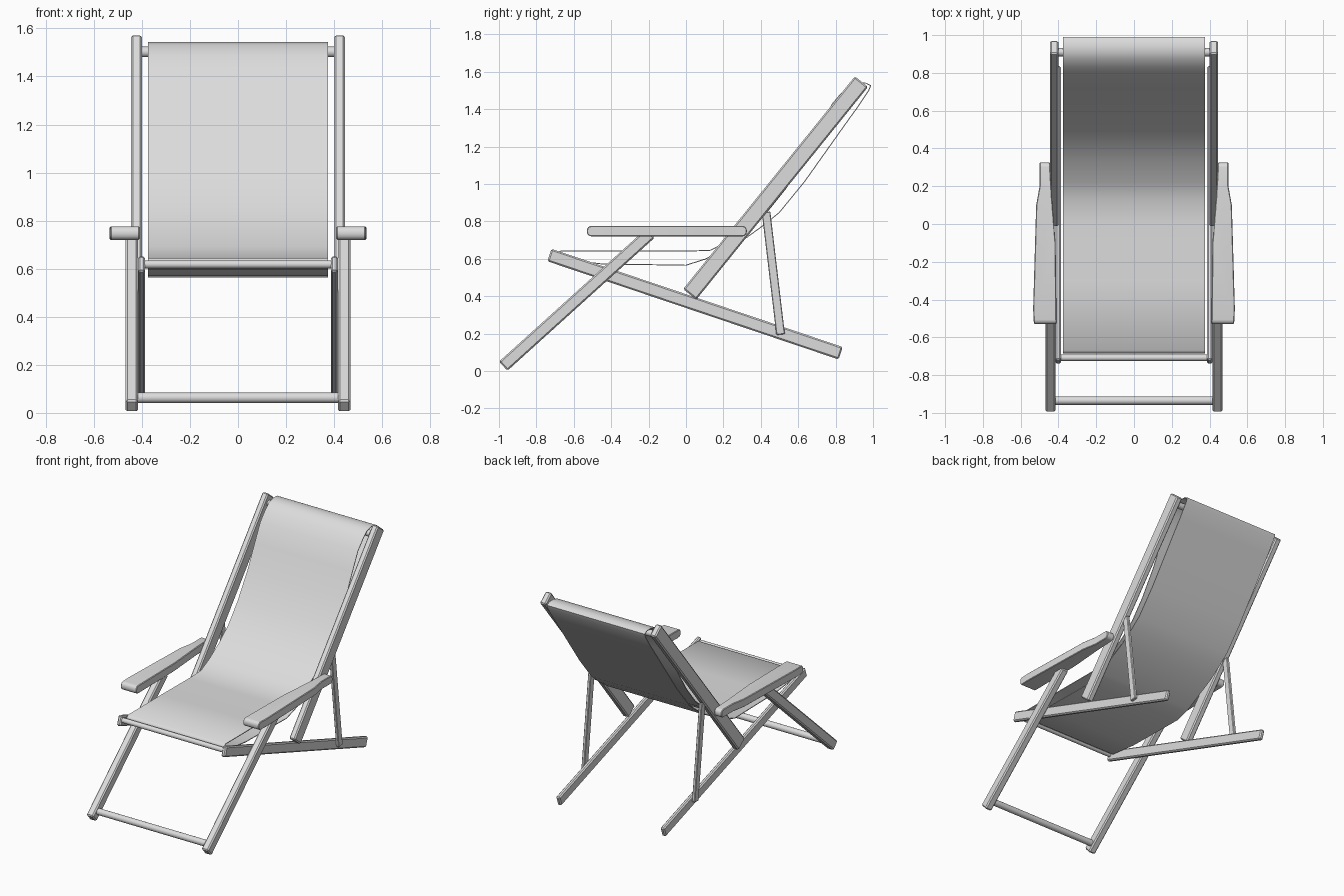
import bpy, bmesh
from mathutils import Vector, Matrix

old = bpy.data.objects.get("Cube")
if old:
    bpy.data.objects.remove(old, do_unlink=True)

grey = bpy.data.materials.new("light_grey")
grey.use_nodes = True
colour = (0.72, 0.72, 0.72, 1)
grey.diffuse_color = colour
for node in grey.node_tree.nodes:
    if node.type == 'BSDF_PRINCIPLED':
        node.inputs["Base Color"].default_value = colour


def finish(name, bm, bevel=0.0, mirror=False, smooth=None):
    bmesh.ops.recalc_face_normals(bm, faces=bm.faces[:])
    mesh = bpy.data.meshes.new(name)
    bm.to_mesh(mesh)
    bm.free()
    mesh.materials.append(grey)
    obj = bpy.data.objects.new(name, mesh)
    bpy.context.collection.objects.link(obj)
    if bevel:
        mod = obj.modifiers.new("edges", 'BEVEL')
        mod.width, mod.segments = bevel, 1
        mod.limit_method, mod.angle_limit = 'ANGLE', 0.7
    if mirror:
        obj.modifiers.new("other_side", 'MIRROR').use_mirror_merge = False
    if smooth:
        bpy.ops.object.select_all(action='DESELECT')
        obj.select_set(True)
        bpy.context.view_layer.objects.active = obj
        bpy.ops.object.shade_smooth_by_angle(angle=smooth)
    return obj


def prism(points, offset):
    """Extrude a flat outline along an offset into a closed solid."""
    bm = bmesh.new()
    face = bm.faces.new([bm.verts.new(p) for p in points])
    ext = bmesh.ops.extrude_face_region(bm, geom=[face])
    new = [v for v in ext["geom"] if isinstance(v, bmesh.types.BMVert)]
    bmesh.ops.translate(bm, verts=new, vec=offset)
    return bm


def bar(name, start, end, width, x0, x1, bevel=0.008):
    """Mirrored timber running between two (y, z) points."""
    a, b = Vector((x0, *start)), Vector((x0, *end))
    d = (b - a).normalized()
    side = Vector((0, -d.z, d.y)) * width / 2
    bm = prism([a - side, b - side, b + side, a + side], (x1 - x0, 0, 0))
    finish(name, bm, bevel, mirror=True)


def rod(name, y, z, radius, half):
    bm = bmesh.new()
    place = Matrix.Translation((0, y, z)) @ Matrix.Rotation(1.5708, 4, 'Y')
    bmesh.ops.create_cone(bm, cap_ends=True, segments=20, radius1=radius,
                          radius2=radius, depth=half * 2, matrix=place)
    finish(name, bm, smooth=0.6)


# Timber frame
bar("back_rail", (0.02, 0.41), (0.938, 1.547), 0.09, 0.40, 0.445)
bar("seat_rail", (-0.73, 0.62), (0.827, 0.095), 0.07, 0.386, 0.416)
bar("front_leg", (-0.977, 0.026), (-0.19, 0.737), 0.066, 0.416, 0.468)
bar("back_prop", (0.428, 0.85), (0.506, 0.195), 0.046, 0.414, 0.436, 0.004)

# Cross rods
rod("foot_rod", -0.935, 0.063, 0.022, 0.43)
rod("seat_rod", -0.708, 0.618, 0.017, 0.40)
rod("head_rod", 0.91, 1.502, 0.022, 0.41)

# Armrests: tapered plan with rounded ends
plan = [(0.41, -0.53), (0.53, -0.53), (0.534, -0.45), (0.518, 0.1),
        (0.50, 0.2), (0.50, 0.325), (0.445, 0.325), (0.435, 0.15), (0.415, -0.1)]
arm = prism([(x, y, 0.72) for x, y in plan], (0, 0, 0.056))
ends = [e for e in arm.edges
        if abs(e.verts[0].co.y - e.verts[1].co.y) < 0.001
        and abs(e.verts[0].co.z - e.verts[1].co.z) < 0.001]
bmesh.ops.bevel(arm, geom=ends, offset=0.024, segments=4, profile=0.5,
                affect='EDGES')
finish("armrest", arm, 0.004, mirror=True, smooth=0.5)

# Fabric sling: a closed loop with an upper and a lower layer
front_layer = [(-0.686, 0.63), (-0.67, 0.645), (-0.3, 0.645), (0.0, 0.643),
               (0.13, 0.648), (0.22, 0.692), (0.33, 0.765), (0.43, 0.85),
               (0.53, 0.975), (0.64, 1.15), (0.72, 1.31), (0.78, 1.43),
               (0.83, 1.487), (0.875, 1.53), (0.92, 1.543)]
back_layer = [(0.965, 1.541), (0.99, 1.527), (0.98, 1.50), (0.92, 1.41),
              (0.855, 1.32), (0.77, 1.2), (0.635, 1.01), (0.5, 0.845),
              (0.42, 0.78), (0.33, 0.715), (0.107, 0.597), (0.0, 0.563),
              (-0.45, 0.57), (-0.66, 0.595), (-0.686, 0.61)]
loop = front_layer + back_layer
sling = bmesh.new()
rows = [[sling.verts.new((x, y, z)) for y, z in loop] for x in (-0.375, 0.375)]
for i in range(len(loop)):
    j = (i + 1) % len(loop)
    sling.faces.new((rows[0][i], rows[0][j], rows[1][j], rows[1][i]))
bmesh.ops.recalc_face_normals(sling, faces=sling.faces[:])
bmesh.ops.solidify(sling, geom=sling.faces[:], thickness=0.005)
finish("fabric_sling", sling, smooth=1.25)
